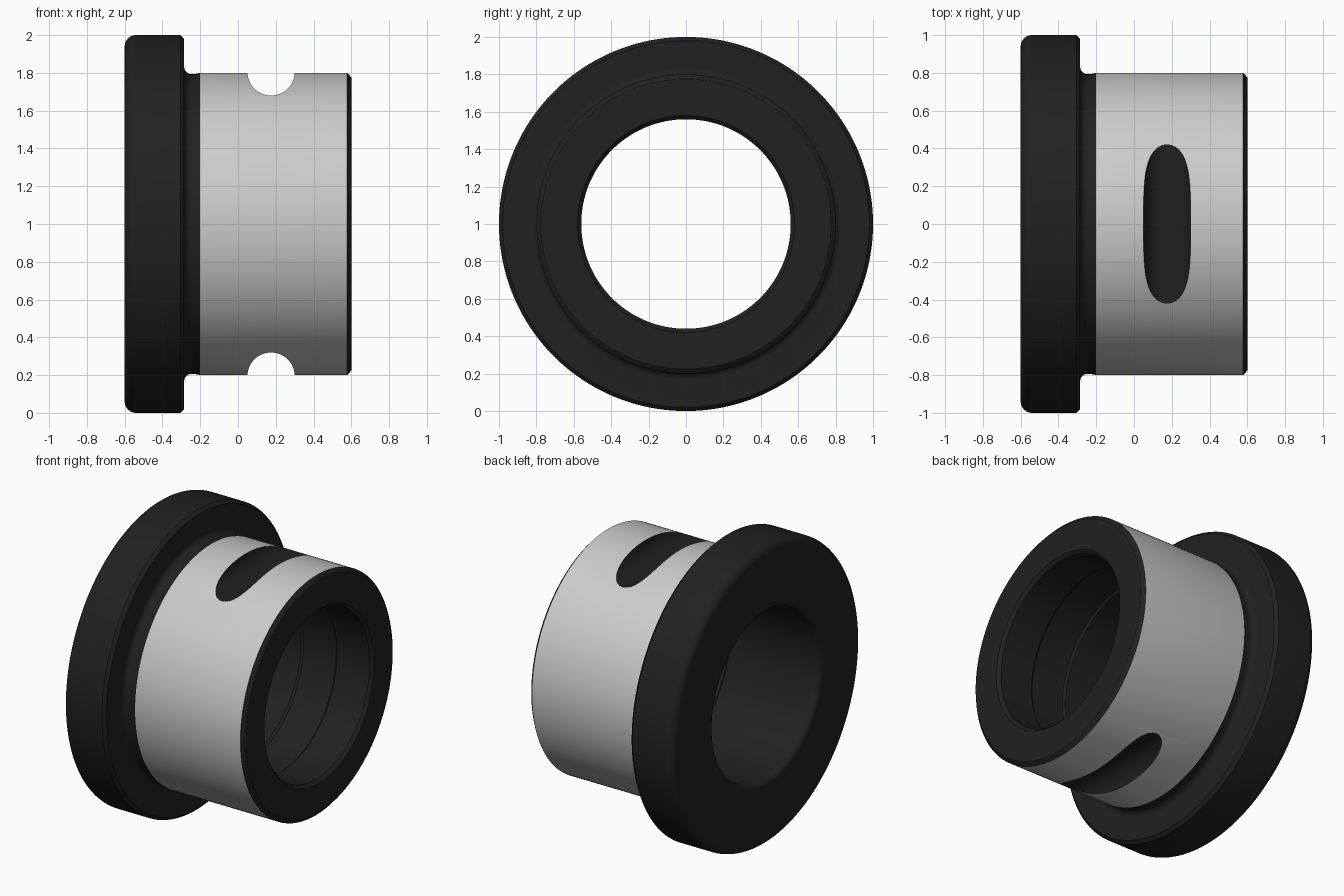
import bpy, bmesh
from math import sin, cos, pi, radians

if "Cube" in bpy.data.objects:
    bpy.data.objects.remove(bpy.data.objects["Cube"])

SEG = 160


def material(name, c):
    m = bpy.data.materials.new(name)
    m.diffuse_color = (c, c, c, 1)
    m.use_nodes = True
    m.node_tree.nodes["Principled BSDF"].inputs["Base Color"].default_value = m.diffuse_color
    return m


def arc(cx, cr, r, a0, a1, n=8):
    """Points of a fillet in the (x, radius) plane."""
    angles = [radians(a0 + (a1 - a0) * i / n) for i in range(n + 1)]
    return [(cx + r * cos(a), cr + r * sin(a)) for a in angles]


grey = material("machined_grey", 0.8)
black = material("black_finish", 0.015)

# Closed cross-section: flange, relief neck, sleeve, end chamfers, bore
profile = arc(-0.54, 0.94, 0.06, 180, 90)
profile += [(-0.305, 1.0), (-0.285, 0.98)]
profile += arc(-0.245, 0.833, 0.04, 180, 270)
profile += [(-0.225, 0.795), (-0.2, 0.8)]
sleeve_start = len(profile) - 1
profile += [(0.578, 0.8), (0.598, 0.778), (0.6, 0.775)]
profile += [(0.6, 0.58), (0.58, 0.56)]
# shallow recess inside the bore
profile += [(0.34, 0.56), (0.325, 0.572), (0.085, 0.572), (0.07, 0.56)]
profile += arc(-0.56, 0.6, 0.04, 270, 180)

# Revolve the section about the x axis
bm = bmesh.new()
rings = [[bm.verts.new((x, r * cos(2 * pi * k / SEG), 1 + r * sin(2 * pi * k / SEG)))
          for k in range(SEG)] for x, r in profile]
for i, ring in enumerate(rings):
    nxt = rings[(i + 1) % len(rings)]
    for k in range(SEG):
        j = (k + 1) % SEG
        f = bm.faces.new((ring[k], nxt[k], nxt[j], ring[j]))
        f.material_index = 0 if i == sleeve_start else 1
bmesh.ops.recalc_face_normals(bm, faces=bm.faces)
mesh = bpy.data.meshes.new("flanged_bushing")
bm.to_mesh(mesh)
bm.free()
bushing = bpy.data.objects.new("flanged_bushing", mesh)
bpy.context.collection.objects.link(bushing)
mesh.materials.append(grey)
mesh.materials.append(black)

# Round cross-slots on top and bottom of the sleeve
for name, z in (("top_slot_cutter", 1.805), ("bottom_slot_cutter", 0.195)):
    bpy.ops.mesh.primitive_cylinder_add(vertices=64, radius=0.125, depth=2.4,
                                        location=(0.175, 0, z), rotation=(pi / 2, 0, 0))
    cutter = bpy.context.object
    cutter.name = name
    cutter.hide_render = True
    cutter.data.materials.append(black)
    mod = bushing.modifiers.new("slot", 'BOOLEAN')
    mod.operation = 'DIFFERENCE'
    mod.solver = 'EXACT'
    mod.material_mode = 'TRANSFER'
    mod.object = cutter
    bpy.context.view_layer.objects.active = bushing
    bpy.ops.object.modifier_apply(modifier=mod.name)
    bpy.data.objects.remove(cutter)

bpy.ops.object.select_all(action='DESELECT')
bushing.select_set(True)
bpy.context.view_layer.objects.active = bushing
bpy.ops.object.shade_smooth_by_angle(angle=radians(30))
